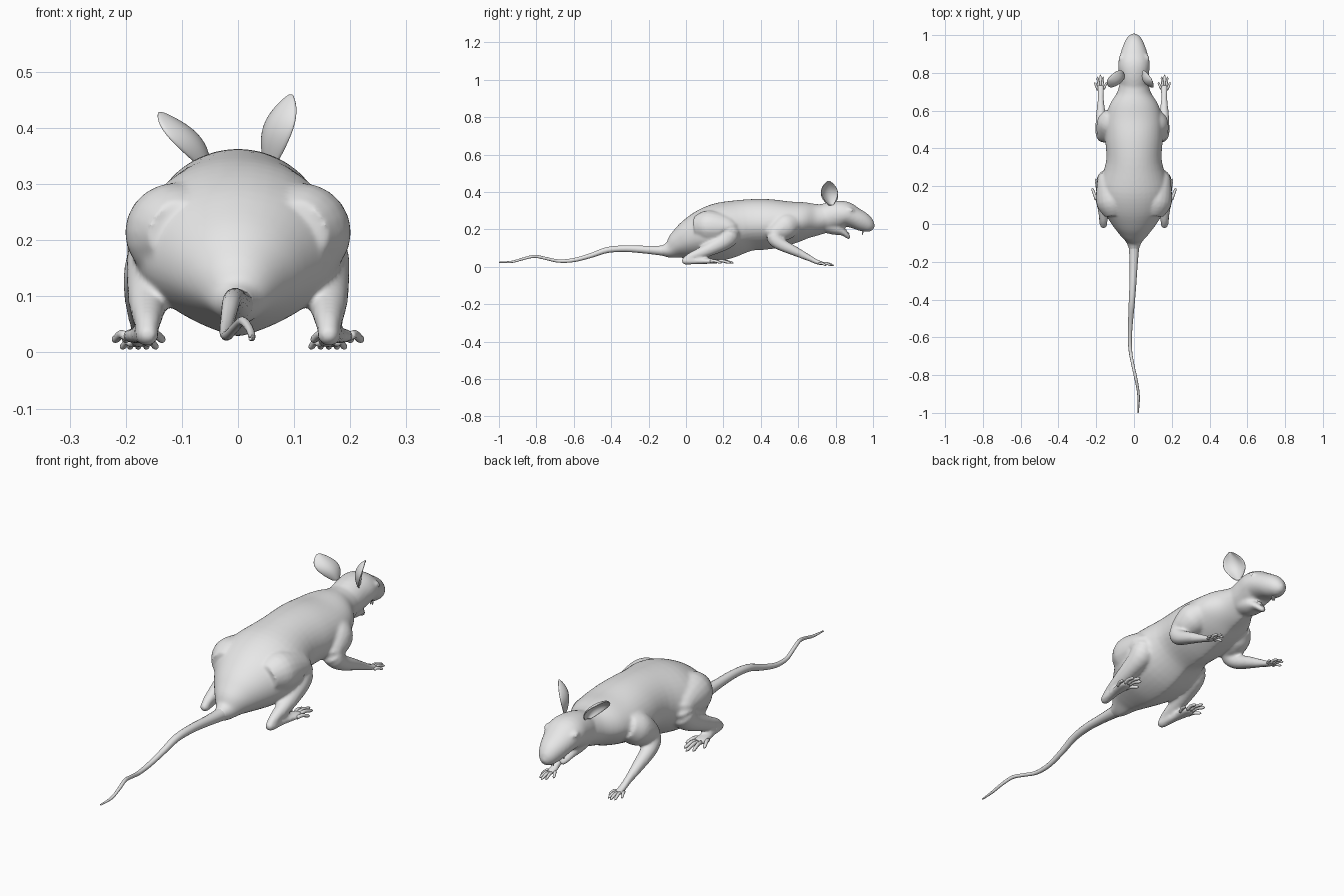
import bpy, bmesh, math
from mathutils import Vector

if "Cube" in bpy.data.objects:
    bpy.data.objects.remove(bpy.data.objects["Cube"])

grey = bpy.data.materials.new("grey")
grey.diffuse_color = (0.8, 0.8, 0.8, 1)
grey.use_nodes = True
grey.node_tree.nodes["Principled BSDF"].inputs["Base Color"].default_value = grey.diffuse_color


def spline(pts, steps):
    """Catmull-Rom interpolation of number tuples."""
    out = []
    for i in range(len(pts) - 1):
        a, b = pts[max(i - 1, 0)], pts[i]
        c, d = pts[i + 1], pts[min(i + 2, len(pts) - 1)]
        for k in range(steps):
            t = k / steps
            out.append([0.5 * (2 * q + (r - p) * t + (2 * p - 5 * q + 4 * r - s) * t * t
                               + (3 * q - p - 3 * r + s) * t ** 3)
                        for p, q, r, s in zip(a, b, c, d)])
    return out + [list(pts[-1])]


def loft(bm, pts, steps=4, sides=20, under=1.0):
    """Skin elliptical rings (x, y, z, half width, half height) along a path."""
    pts = spline([p if len(p) == 5 else (*p, p[3]) for p in pts], steps)
    pos = [Vector(p[:3]) for p in pts]
    rings = []
    for i, p in enumerate(pts):
        t = (pos[min(i + 1, len(pos) - 1)] - pos[max(i - 1, 0)]).normalized()
        side = t.cross(Vector((0, 0, 1))).normalized()
        up = side.cross(t)
        ring = []
        for k in range(sides):
            a = 2 * math.pi * k / sides
            c, s = math.cos(a), math.sin(a)
            if s < 0:
                c = math.copysign(abs(c) ** under, c)
            ring.append(bm.verts.new(pos[i] + side * c * max(p[3], 0.001)
                                     + up * s * max(p[4], 0.001)))
        rings.append(ring)
    for r, q in zip(rings, rings[1:]):
        for k in range(sides):
            j = (k + 1) % sides
            bm.faces.new((r[k], r[j], q[j], q[k]))
    bm.faces.new(rings[0][::-1])
    bm.faces.new(rings[-1])


def finish(bm, name):
    bmesh.ops.recalc_face_normals(bm, faces=bm.faces)
    for f in bm.faces:
        f.smooth = True
    me = bpy.data.meshes.new(name)
    bm.to_mesh(me)
    bm.free()
    me.materials.append(grey)
    ob = bpy.data.objects.new(name, me)
    bpy.context.collection.objects.link(ob)
    return ob


# Body: torso, head, jaw and limbs fused into one skin
bm = bmesh.new()
torso = [(-.14, .087, .024, .024), (-.09, .09, .045, .045), (-.04, .115, .085, .078),
         (.02, .14, .13, .112), (.1, .165, .175, .142), (.2, .192, .185, .154),
         (.33, .222, .148, .139), (.45, .228, .152, .134), (.55, .235, .15, .117),
         (.63, .247, .13, .1), (.7, .252, .088, .085), (.78, .265, .07, .07)]
loft(bm, [(0, *p) for p in torso], sides=40, under=1.6)
head = [(.68, .255, .06, .065), (.74, .262, .074, .075), (.8, .275, .08, .077),
        (.85, .281, .084, .069), (.9, .262, .072, .057), (.95, .237, .055, .05),
        (.985, .215, .035, .034), (1.003, .204, .012, .012)]
loft(bm, [(0, *p) for p in head], sides=32)
loft(bm, [(0, .74, .235, .06, .05), (0, .8, .208, .052, .04), (0, .84, .185, .038, .02),
          (0, .868, .16, .02, .012), (0, .877, .15, .008, .006)])
for s in (-1, 1):
    # hind leg and foot
    loft(bm, [(s * .1, .05, .21, .06), (s * .112, .12, .215, .088), (s * .132, .22, .2, .068),
              (s * .148, .22, .15, .052), (s * .16, .12, .092, .036), (s * .161, .03, .055, .024),
              (s * .161, .0, .04, .018)])
    loft(bm, [(s * .159, -.022, .032, .008), (s * .161, -.005, .032, .02),
              (s * .17, .07, .031, .021, .016), (s * .178, .14, .03, .03, .014),
              (s * .18, .175, .028, .022, .01)])
    # front leg and paw
    o = -.008
    loft(bm, [(s * .1 + o, .58, .24, .055), (s * .118 + o, .53, .215, .072),
              (s * .145 + o, .475, .165, .05), (s * .162 + o, .5, .125, .035),
              (s * .167 + o, .58, .085, .026), (s * .168 + o, .66, .046, .017),
              (s * .168 + o, .7, .026, .018, .013), (s * .168 + o, .735, .017, .02, .01)])
    # eyelid bulge
    loft(bm, [(s * .066, .86, .3, .006), (s * .068, .875, .303, .015), (s * .064, .9, .3, .006)])
body = finish(bm, "body")
rm = body.modifiers.new("fuse", 'REMESH')
rm.mode = 'VOXEL'
rm.voxel_size = 0.0065
rm.use_smooth_shade = True
sm = body.modifiers.new("soften", 'SMOOTH')
sm.factor = 0.5
sm.iterations = 10

# Tail
bm = bmesh.new()
tail = [(0, -.06, .09, .036), (0, -.13, .087, .027), (-.002, -.22, .092, .021),
        (-.006, -.32, .097, .018), (-.012, -.42, .09, .016), (-.018, -.51, .06, .013),
        (-.022, -.6, .036, .011), (-.018, -.68, .031, .009), (-.005, -.75, .045, .008),
        (.008, -.81, .056, .008), (.02, -.87, .043, .007), (.025, -.93, .027, .006),
        (.022, -1, .024, .003)]
loft(bm, tail, sides=14)
finish(bm, "tail")


def toe(bm, base, tip, r):
    """Arched toe that tapers to a claw."""
    a, b = Vector(base), Vector(tip)
    pts = []
    for t, rise, k in ((0, 0, 1), (.35, .006, 1), (.7, .002, .9), (.85, 0, .85), (1, -.002, .2)):
        p = a.lerp(b, t)
        pts.append((p.x, p.y, p.z + rise, r * k))
    loft(bm, pts, steps=2, sides=8)


bm = bmesh.new()
for s in (-1, 1):
    for bx, by, tx, ty in ((.155, .13, .132, .19), (.166, .165, .155, .235),
                           (.178, .17, .178, .255), (.19, .165, .202, .24), (.2, .13, .222, .19)):
        toe(bm, (s * bx, by, .029), (s * tx, ty, .022), .008)
finish(bm, "hind_toes")

bm = bmesh.new()
for s in (-1, 1):
    for bx, by, tx, ty in ((.153, .715, .136, .75), (.161, .725, .154, .78),
                           (.169, .73, .17, .79), (.177, .725, .186, .78), (.183, .71, .2, .75)):
        toe(bm, (s * bx - .008, by, .016), (s * tx - .008, ty, .009), .0065)
finish(bm, "front_toes")

# Ears: cupped leaves opening outward and forward
for s, name, lean in ((-1, "left_ear", (-.085, -.01, .1)), (1, "right_ear", (.04, -.012, .132))):
    bm = bmesh.new()
    base, axis = Vector((s * .056, .775, .328)), Vector(lean)
    across = Vector((-s * .45, .88, 0)).normalized()
    face = Vector((s * .88, .45, -.2)).normalized()
    grid = []
    for i in range(13):
        u = i / 12
        w = .012 * (1 - u) + .046 * math.sin(math.pi * u ** 1.2) ** .75 if u < 1 else .003
        row = []
        for j in range(9):
            v = j / 4 - 1
            cup = .5 * w * (v * v - .6) - .012 * math.sin(math.pi * u)
            row.append(bm.verts.new(base + axis * u + across * w * v + face * cup))
        grid.append(row)
    for r, q in zip(grid, grid[1:]):
        for j in range(8):
            bm.faces.new((r[j], r[j + 1], q[j + 1], q[j]))
    ear = finish(bm, name)
    so = ear.modifiers.new("thickness", 'SOLIDIFY')
    so.thickness = .006
    so.offset = 0
    sub = ear.modifiers.new("round", 'SUBSURF')
    sub.levels = sub.render_levels = 1

# Eyes
for s, name in ((-1, "left_eye"), (1, "right_eye")):
    bm = bmesh.new()
    bmesh.ops.create_uvsphere(bm, u_segments=16, v_segments=10, radius=.011)
    bmesh.ops.translate(bm, verts=bm.verts, vec=(s * .069, .882, .3))
    finish(bm, name)

# Incisors and tongue
bm = bmesh.new()
for s in (-1, 1):
    toe(bm, (s * .005, .862, .16), (s * .004, .872, .185), .004)
    toe(bm, (s * .005, .95, .2), (s * .004, .942, .172), .004)
finish(bm, "incisors")
bm = bmesh.new()
loft(bm, [(0, .8, .225, .022, .008), (0, .84, .206, .02, .008), (0, .862, .182, .008, .004)])
finish(bm, "tongue")
